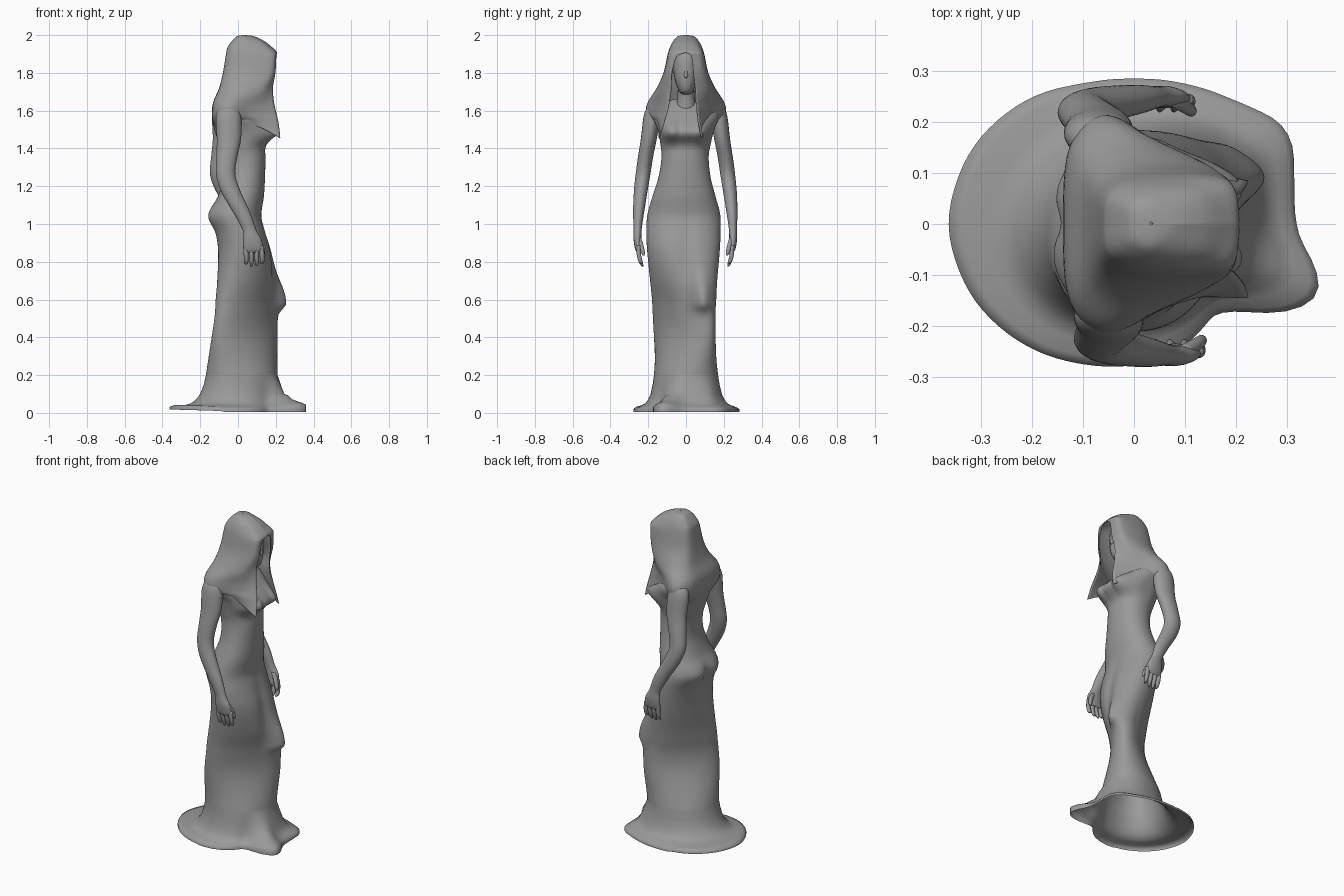
import bpy, bmesh, math
from mathutils import Vector

stone = bpy.data.materials.new("grey stone")
stone.diffuse_color = (0.32, 0.32, 0.32, 1)


def spline(rows, k):
    """Catmull-Rom through rows of numbers, k steps per span."""
    out, n = [], len(rows)
    for i in range(n - 1):
        a, b, c, d = (rows[max(0, min(n - 1, i + j))] for j in (-1, 0, 1, 2))
        for s in range(k):
            t = s / k
            out.append([0.5 * (2 * q + (r - p) * t + (2 * p - 5 * q + 4 * r - u) * t * t
                        + (3 * q - p - 3 * r + u) * t ** 3) for p, q, r, u in zip(a, b, c, d)])
    return out + [list(rows[-1])]


def skin(name, rings, closed=True, cap0=False, cap1=False, weld=0):
    """Join rings of points into one smooth object."""
    bm = bmesh.new()
    vs = [[bm.verts.new(p) for p in r] for r in rings]
    n = len(vs[0])
    for a, b in zip(vs, vs[1:]):
        for i in range(n if closed else n - 1):
            j = (i + 1) % n
            bm.faces.new((a[i], a[j], b[j], b[i]))
    if cap0:
        bm.faces.new(vs[0][::-1])
    if cap1:
        bm.faces.new(vs[-1])
    if weld:
        bmesh.ops.remove_doubles(bm, verts=bm.verts, dist=weld)
    bmesh.ops.recalc_face_normals(bm, faces=bm.faces)
    for f in bm.faces:
        f.smooth = True
    me = bpy.data.meshes.new(name)
    bm.to_mesh(me)
    bm.free()
    ob = bpy.data.objects.new(name, me)
    me.materials.append(stone)
    bpy.context.collection.objects.link(ob)
    return ob


def tube(name, rows, n=20, k=4, flip=1, dx=0):
    """Tube of level ellipses, rows are x, y, z, rx, ry."""
    rings = [[(x + dx + rx * math.cos(2 * math.pi * i / n),
               flip * (y + ry * math.sin(2 * math.pi * i / n)), z) for i in range(n)]
             for x, y, z, rx, ry in spline(rows, k)]
    return skin(name, rings, True, True, True)


# gown: rows are z, back x, front x, width at -y, width at +y
gown = [(.2, -.17, .21, .17, .17), (.3, -.155, .208, .165, .16), (.5, -.125, .21, .175, .155),
        (.6, -.118, .21, .18, .16), (.7, -.11, .205, .19, .165), (.85, -.105, .18, .205, .178),
        (.95, -.118, .15, .21, .183), (1.03, -.148, .127, .207, .183), (1.08, -.143, .128, .197, .175),
        (1.15, -.105, .138, .176, .155), (1.25, -.075, .143, .145, .13), (1.35, -.08, .145, .13, .12),
        (1.42, -.1, .14, .135, .13), (1.5, -.125, .14, .15, .15), (1.57, -.135, .12, .175, .175),
        (1.62, -.115, .08, .15, .15), (1.66, -.07, .04, .07, .07)]
# hem outline: angle, radius
hem = [(-180, .365), (-155, .347), (-130, .316), (-110, .291), (-90, .276), (-68, .26), (-55, .241),
       (-44, .233), (-33, .318), (-25, .385), (-18, .395), (-10, .34), (0, .312), (15, .322),
       (31, .357), (50, .311), (70, .291), (90, .283), (110, .291), (130, .32), (155, .35), (180, .365)]
flare = [(.006, 1), (.02, 1), (.03, .85), (.04, .6), (.05, .42), (.07, .28), (.1, .16), (.15, .06)]


def hem_radius(a):
    a = (a + 180) % 360 - 180
    for (a0, r0), (a1, r1) in zip(hem, hem[1:]):
        if a <= a1:
            return r0 + (r1 - r0) * (a - a0) / (a1 - a0)
    return hem[-1][1]


def gauss(v, m, s):
    return math.exp(-((v - m) / s) ** 2)


def gown_point(row, a):
    z, xb, xf, wr, wl = row
    # the stride slants the section: left leg forward, right leg back
    slant = .37 * gauss(z, .47, .3 if z > .47 else .24)
    c, s = math.cos(a - slant), math.sin(a + slant)
    e = 2 / (2.15 - .4 * slant)
    x = (xb + xf) / 2 + (xf - xb) / 2 * math.copysign(abs(c) ** e, c)
    y = (wl + wr) / 2 * math.copysign(abs(s) ** e, s) + (wl - wr) / 2
    if math.cos(a) > 0:
        x += .045 * gauss(y, .09, .05) * gauss(z, .58, .13 if z > .58 else .04)      # knee
        x += .085 * max(gauss(y, .08, .075), gauss(y, -.08, .075), .75 * (abs(y) < .08)) \
            * gauss(z, 1.485, .07 if z > 1.485 else .05)                             # bust
        x -= .012 * gauss(y, 0, .04) * gauss(z, .8, .2)                              # gap of thighs
    else:
        x -= .012 * (gauss(y, .08, .06) + gauss(y, -.08, .06)) * gauss(z, 1.03, .06)
        x += .014 * gauss(y, 0, .03) * gauss(z, 1.02, .06)
    return Vector((x, y, z))


N = 96
angles = [-math.pi + 2 * math.pi * i / N for i in range(N)]
rings = []
for z, w in flare:
    ring = []
    for a in angles:
        c = math.cos(a)
        p = gown_point(gown[0], a)
        r = sum(hem_radius(math.degrees(a) + d) for d in (-6, -3, 0, 3, 6)) / 5
        q = p.lerp(Vector((r * c, r * math.sin(a), 0)), w ** (1.0 - .35 * max(0, c)))
        lift = -.012 * c if w > .8 and c < -.3 else 0
        lift += .022 * gauss(a, -.36, .25) * (1 if .015 < z < .08 else 0)   # toe
        ring.append((q.x, q.y, z + lift))
    rings.append(ring)
rings += [[gown_point(row, a) for a in angles] for row in spline(gown, 6)]
skin("gown", rings, True, False, True)

# veil: rows are z, edge x, edge y right, edge y left, side x, side width, back x, fullness
veil = [(2.0, .037, 0, 0, .035, .003, .033, .5), (1.994, .085, 0, 0, .035, .042, -.005, .6),
        (1.968, .14, 0, 0, .035, .068, -.032, .75), (1.935, .182, 0, 0, .04, .085, -.055, .8),
        (1.91, .205, 0, 0, .04, .093, -.062, .85), (1.885, .203, .05, .03, .04, .099, -.066, .85),
        (1.8, .198, .075, .04, .03, .118, -.08, .8), (1.72, .185, .08, .05, 0, .155, -.1, .7),
        (1.65, .19, .09, .055, -.04, .2, -.13, .55), (1.6, .2, .1, .06, -.05, .213, -.138, .5),
        (1.55, .212, .115, .065, -.05, .2, -.136, .5), (1.5, .22, .13, .075, -.04, .17, -.118, .5),
        (1.455, .224, .145, .085, -.03, .14, -.09, .5)]
rings = []
for z, xe, yr, yl, xs, w, xb, f in spline(veil, 5):
    if z > 1.909:
        yr = yl = 0

    def side(ye, sg):
        lift = max(0, 1.58 - z) * .5    # only the corners hang low
        return [(xe, sg * ye, z), (xe * f + xs * (1 - f), sg * (ye * (1 - f) + w * f), z + lift),
                (xs, sg * w, z + lift), (xb + .15 * (xs - xb), sg * w * .72, z + lift * .5)]
    path = side(yr, -1) + [(xb, 0, z)] + side(yl, 1)[::-1]
    rings.append(spline(path, 6))
ob = skin("veil", rings, False, weld=.0004)
mod = ob.modifiers.new("cloth thickness", "SOLIDIFY")
mod.thickness = .005

# head, nose and neck inside the veil
tube("head", [(.085, 0, 1.685, .02, .015), (.09, 0, 1.7, .055, .035), (.085, 0, 1.75, .078, .056),
              (.08, 0, 1.82, .085, .068), (.075, 0, 1.89, .08, .066), (.07, 0, 1.94, .05, .045),
              (.07, 0, 1.955, .01, .01)])
tube("nose", [(.156, 0, 1.772, .004, .004), (.16, 0, 1.78, .013, .011), (.158, 0, 1.81, .01, .009),
              (.156, 0, 1.85, .006, .006)], 10)
tube("neck", [(.03, 0, 1.55, .06, .07), (.035, 0, 1.62, .055, .055), (.045, 0, 1.68, .048, .045),
              (.06, 0, 1.76, .045, .043)])

# arms with hands, the far one held slightly further back
arm = [(-.05, -.165, 1.63, .02, .015), (-.05, -.172, 1.612, .05, .037), (-.05, -.181, 1.56, .067, .045),
       (-.048, -.197, 1.45, .064, .042), (-.06, -.215, 1.35, .055, .04), (-.065, -.228, 1.26, .051, .039),
       (-.037, -.24, 1.17, .052, .036), (.02, -.251, 1.06, .045, .029), (.06, -.256, .97, .036, .021),
       (.075, -.257, .92, .048, .021), (.08, -.252, .87, .052, .018), (.08, -.248, .85, .045, .012)]
for label, flip, dx, sc in (("right", -1, 0, 1), ("left", 1, -.02, .97)):
    bend = [(x + (-.012 * gauss(z, 1.27, .12) if label == "left" else 0), -y * sc, z, rx, ry)
            for x, y, z, rx, ry in arm]
    tube(label + "_arm", bend, 24, 4, flip, dx)
    for i in range(4):
        x, tip = .04 + .028 * i, (.785, .775, .777, .79)[i]
        tube(f"{label}_finger_{i + 1}", [(x, .25 * sc, .885, .012, .012), (x + .003, .25 * sc, .84, .013, .012),
             (x + .004, .24 * sc, .8, .011, .011), (x + .002, .23 * sc, tip, .005, .005)], 10, 3, flip, dx)
    tube(label + "_thumb", [(.095, .25 * sc, .93, .014, .013), (.118, .238 * sc, .89, .014, .013),
         (.132, .228 * sc, .85, .011, .011), (.134, .225 * sc, .832, .004, .004)], 10, 3, flip, dx)
